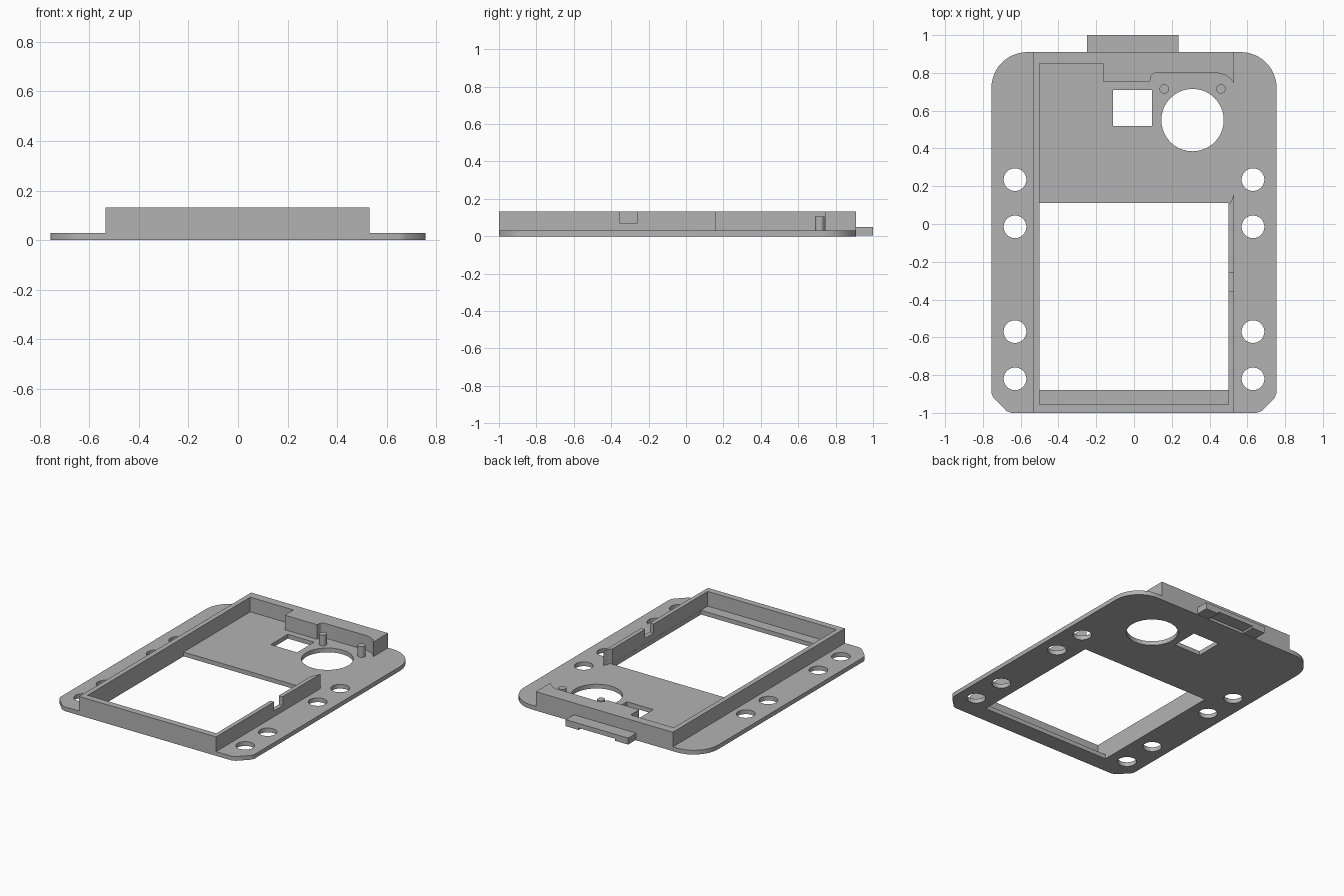
import bpy
import bmesh
from math import cos, sin, pi, radians

cube = bpy.data.objects.get("Cube")
if cube:
    bpy.data.objects.remove(cube, do_unlink=True)

grey = bpy.data.materials.new("plain grey")
grey.use_nodes = True
COLOUR = (0.45, 0.45, 0.45, 1)
grey.diffuse_color = COLOUR
grey.node_tree.nodes["Principled BSDF"].inputs["Base Color"].default_value = COLOUR


def prism(name, outline, z0, z1):
    """Extrude a flat outline from z0 to z1."""
    bm = bmesh.new()
    face = bm.faces.new([bm.verts.new((x, y, z0)) for x, y in outline])
    ext = bmesh.ops.extrude_face_region(bm, geom=[face])
    for v in ext["geom"]:
        if isinstance(v, bmesh.types.BMVert):
            v.co.z = z1
    bmesh.ops.recalc_face_normals(bm, faces=bm.faces)
    mesh = bpy.data.meshes.new(name)
    bm.to_mesh(mesh)
    bm.free()
    mesh.materials.append(grey)
    obj = bpy.data.objects.new(name, mesh)
    bpy.context.collection.objects.link(obj)
    return obj


def arc(cx, cy, r, start, end, n=12):
    return [(cx + r * cos(radians(start + (end - start) * i / n)),
             cy + r * sin(radians(start + (end - start) * i / n))) for i in range(n + 1)]


def circle(cx, cy, r, n=48):
    return arc(cx, cy, r, 0, 360, n)[:-1]


def rect(x0, x1, y0, y1):
    return [(x0, y0), (x1, y0), (x1, y1), (x0, y1)]


def combine(target, tool, operation):
    mod = target.modifiers.new("combine", "BOOLEAN")
    mod.operation = operation
    mod.solver = "EXACT"
    mod.object = tool
    bpy.ops.object.select_all(action="DESELECT")
    bpy.context.view_layer.objects.active = target
    target.select_set(True)
    bpy.ops.object.modifier_apply(modifier=mod.name)
    bpy.data.objects.remove(tool, do_unlink=True)


BASE, TOP = 0.03, 0.133

# Base plate: rounded back corners, clipped front corners
half = [(0.65, -1), (0.675, -0.99), (0.745, -0.92), (0.755, -0.895)]
half += arc(0.565, 0.72, 0.19, 0, 90)
plate = prism("base_plate", half + [(-x, y) for x, y in reversed(half)], 0, BASE)

# Raised wall: open on the right between the two end points
wall_outline = [(0.53, 0.16), (0.53, -1), (-0.535, -1), (-0.535, 0.91), (0.53, 0.91), (0.53, 0.745)]
wall_outline += [(0.51, 0.77), (0.48, 0.79), (0.44, 0.80)]
wall_outline += arc(0.115, 0.775, 0.025, 90, 180, 5)
wall_outline += [(0.085, 0.755), (-0.165, 0.755), (-0.165, 0.85), (-0.5, 0.85),
                 (-0.5, -0.955), (0.5, -0.955), (0.5, 0.10), (0.515, 0.12)]
wall = prism("raised_wall", wall_outline, 0.01, TOP)
combine(wall, prism("wall_notch", rect(0.45, 0.6, -0.355, -0.26), 0.07, 0.2), "DIFFERENCE")
combine(plate, wall, "UNION")

# Openings: large window, square port, round port, strap holes
openings = [rect(-0.5, 0.499, -0.88, 0.11), rect(-0.11, 0.095, 0.52, 0.71),
            circle(0.31, 0.55, 0.165, 64)]
for side in (-1, 1):
    for y in (0.235, -0.015, -0.57, -0.82):
        openings.append(circle(side * 0.63, y, 0.06))
for outline in openings:
    combine(plate, prism("opening_cutter", outline, -0.1, 0.06), "DIFFERENCE")

# Locating pegs beside the round port
pegs = [prism("locating_peg", circle(x, 0.715, 0.025, 24), 0.02, 0.105) for x in (0.16, 0.46)]

# Back latch tab with a foot at each end
tab = prism("latch_tab", rect(-0.25, 0.235, 0.9, 1.0), 0.018, 0.05)
for x in (-0.25, 0.135):
    combine(tab, prism("tab_foot", rect(x, x + 0.1, 0.9, 1.0), 0.004, 0.03), "UNION")

# Smooth the curved sides, keep the edges sharp
bpy.ops.object.select_all(action="DESELECT")
for obj in [plate, tab] + pegs:
    obj.select_set(True)
bpy.context.view_layer.objects.active = plate
bpy.ops.object.shade_smooth_by_angle(angle=radians(30))
